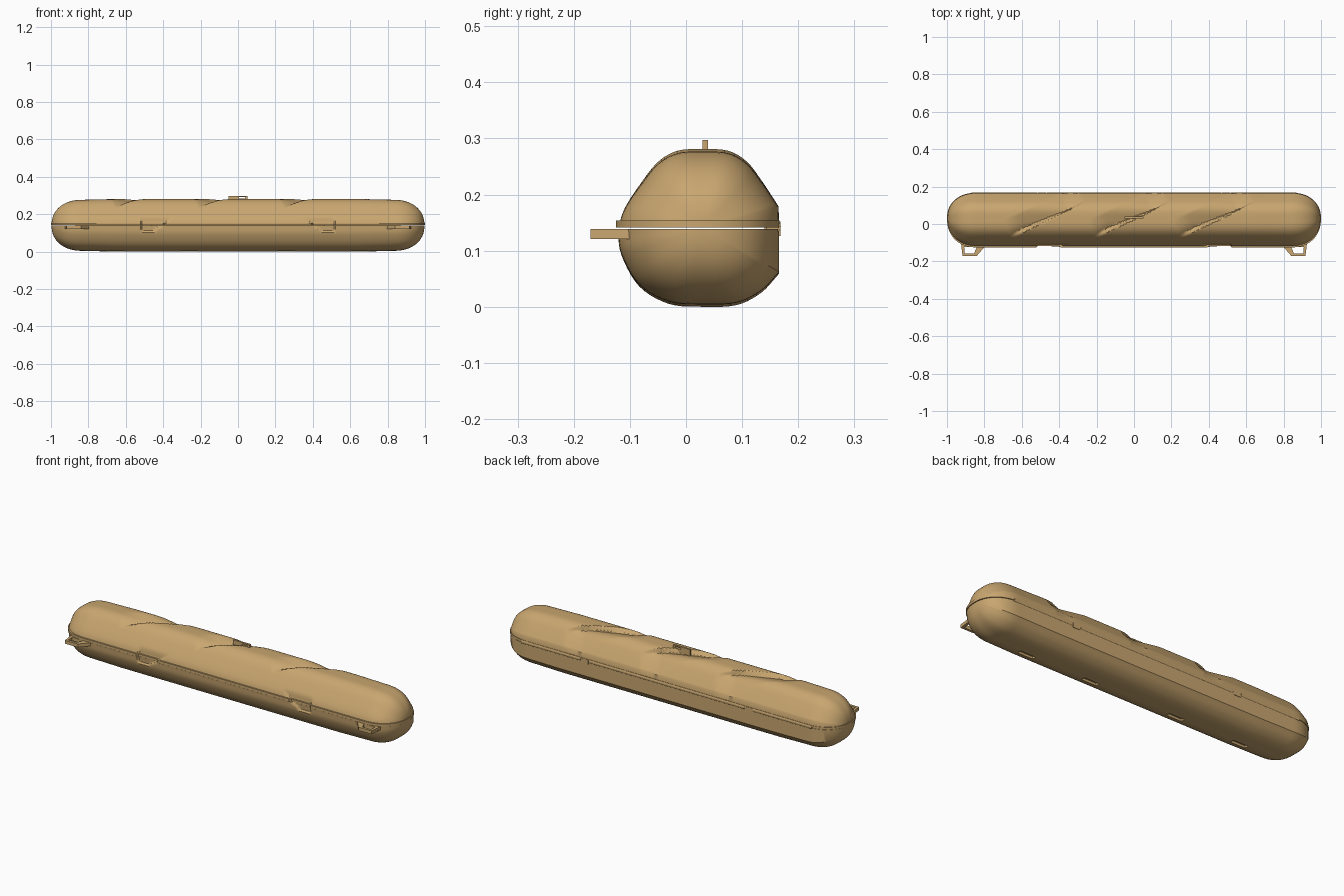
import bpy, bmesh, math
from mathutils import Vector

cube = bpy.data.objects.get("Cube")
if cube:
    bpy.data.objects.remove(cube)

# One crust-coloured material
crust = bpy.data.materials.new("golden crust tan")
crust.use_nodes = True
TAN = (0.58, 0.38, 0.16, 1)
crust.diffuse_color = TAN
bsdf = crust.node_tree.nodes["Principled BSDF"]
bsdf.inputs["Base Color"].default_value = TAN
bsdf.inputs["Roughness"].default_value = 0.7

SEAM, MID_Y, END = 0.14, 0.03, 0.997


def finish(bm, name, angle=None):
    bmesh.ops.remove_doubles(bm, verts=bm.verts, dist=0.00005)
    bmesh.ops.recalc_face_normals(bm, faces=bm.faces)
    mesh = bpy.data.meshes.new(name)
    bm.to_mesh(mesh)
    bm.free()
    ob = bpy.data.objects.new(name, mesh)
    bpy.context.collection.objects.link(ob)
    mesh.materials.append(crust)
    if angle:
        bpy.ops.object.select_all(action='DESELECT')
        ob.select_set(True)
        bpy.context.view_layer.objects.active = ob
        bpy.ops.object.shade_smooth_by_angle(angle=math.radians(angle))
    return ob


def box(name, x, y, z):
    bm = bmesh.new()
    bmesh.ops.create_cube(bm, size=1)
    for v in bm.verts:
        v.co = [(r[0] + r[1]) / 2 + c * (r[1] - r[0]) for c, r in zip(v.co, (x, y, z))]
    return finish(bm, name)


def smooth_path(pts, per):
    """Spline through the points, several samples per span."""
    p = [Vector(q) for q in pts]
    p = [2 * p[0] - p[1]] + p + [2 * p[-1] - p[-2]]
    out = []
    for a, b, c, d in zip(p, p[1:], p[2:], p[3:]):
        for i in range(per):
            t = i / per
            out.append(0.5 * (2 * b + (c - a) * t + (2 * a - 5 * b + 4 * c - d) * t * t
                              + (3 * b - a - 3 * c + d) * t ** 3))
    return out + [p[-2]]


def end_scale(x):
    u = max(0, (abs(x) - 0.84) / (END - 0.84))
    return max(0, 1 - u ** 2.2) ** (1 / 2.2)


def stations():
    n, cap = 210, 16
    mid = [-0.84 + 1.68 * i / n for i in range(n + 1)]
    tip = [0.84 + (END - 0.84) * math.sin(math.pi / 2 * i / cap) for i in range(1, cap + 1)]
    return [-x for x in reversed(tip)] + mid + tip


def slash_depth(x, y):
    """Three diagonal scores: a gentle slope meeting a steep lip."""
    depth = 0
    for cx in (-0.465, -0.015, 0.44):
        along = Vector((0.37, 0.18)).normalized()
        r = Vector((x - cx, y - 0.03))
        s, d = r.dot(along) / 0.215, r.x * -along.y + r.y * along.x
        if abs(s) < 1:
            f = 1 - d / 0.09 if d > 0 else 1 + d / 0.01
            depth += 0.026 * max(0, f) * min(1, 1.5 * (1 - s * s))
    return depth


def thumb_dent(x, z):
    """Shallow finger recesses on the front of both halves."""
    k = (z - 0.11) / 0.055
    inside = 0 <= k <= 1.4 and 0.45 - 0.08 * k < abs(x) < 0.515
    return 0.008 * min(1, (1.4 - k) * 2) if inside else 0


def half_loaf(name, profile, lid):
    bm = bmesh.new()
    rings = []
    for x in stations():
        s, ring = end_scale(x), []
        taper = 1 - 0.05 * max(0, abs(x) - 0.65) / 0.3
        for y, z in profile:
            if lid and z > 0.17:
                r = Vector((y - MID_Y, z - SEAM))
                r -= r.normalized() * slash_depth(x, y)
                yy, zz = MID_Y + r.x, SEAM + r.y
            else:
                yy, zz = y, z
            if y < -0.09:
                yy += thumb_dent(x, z)
            ring.append(bm.verts.new((x, MID_Y + (yy - MID_Y) * s,
                                      SEAM + (zz - SEAM) * s * taper)))
        rings.append(ring)
    for a, b in zip(rings, rings[1:]):
        for i in range(len(a)):
            j = (i + 1) % len(a)
            bm.faces.new((a[i], b[i], b[j], a[j]))
    bmesh.ops.translate(bm, verts=bm.verts, vec=(0, 0, 0.001 if lid else -0.001))
    return finish(bm, name, 35)


# Lid and base of the loaf-shaped case
lid_curve = [(-0.121, 0.14), (-0.109, 0.175), (-0.082, 0.217), (-0.05, 0.257), (-0.015, 0.277),
             (0.03, 0.28), (0.075, 0.277), (0.108, 0.258), (0.134, 0.225), (0.165, 0.178)]
base_curve = [(-0.122, 0.14), (-0.115, 0.093), (-0.083, 0.037), (-0.03, 0.006), (0.03, 0.001),
              (0.09, 0.004), (0.134, 0.026), (0.166, 0.06)]
half_loaf("lid", smooth_path(lid_curve, 6) + [Vector((0.166, SEAM))], True)
base = half_loaf("base", smooth_path(base_curve, 5) + [Vector((0.166, SEAM))], False)

# Drain slots cut into the underside
for x in (-0.65, -0.26, 0.26, 0.65):
    cutter = box("slot_cutter", (x - 0.045, x + 0.045), (-0.02, 0.005), (-0.02, 0.015))
    mod = base.modifiers.new("slot", 'BOOLEAN')
    mod.operation, mod.object, mod.solver = 'DIFFERENCE', cutter, 'EXACT'
    bpy.context.view_layer.objects.active = base
    bpy.ops.object.modifier_apply(modifier=mod.name)
    bpy.data.objects.remove(cutter)

# Rim lip around the lid
bm = bmesh.new()
xs = stations()
front = [(x * 1.003, MID_Y - 0.155 * end_scale(x) + thumb_dent(x, 0.145)) for x in xs]
back = [(x * 1.003, MID_Y + 0.137 * end_scale(x)) for x in xs]
low, high = [[(bm.verts.new((*f, z)), bm.verts.new((*b, z))) for f, b in zip(front, back)]
             for z in (0.141, 0.154)]
for i in range(len(xs) - 1):
    for lev in (low, high):
        bm.faces.new((lev[i][0], lev[i + 1][0], lev[i + 1][1], lev[i][1]))
    for k in (0, 1):
        bm.faces.new((low[i][k], low[i + 1][k], high[i + 1][k], high[i][k]))
finish(bm, "rim", 35)

# Hinge barrels along the back, with a knuckle at each break
for name, x0, x1 in (("hinge_right", -0.87, -0.515), ("hinge_middle", -0.465, 0.465),
                     ("hinge_left", 0.515, 0.87)):
    bm = bmesh.new()
    bmesh.ops.create_cone(bm, cap_ends=True, segments=20, radius1=0.013, radius2=0.013, depth=x1 - x0)
    for v in bm.verts:
        v.co = ((x0 + x1) / 2 + v.co.z, 0.156 + v.co.x, 0.143 + v.co.y)
    finish(bm, name, 40)
for side, name in ((-1, "knuckle_right"), (1, "knuckle_left")):
    box(name, (side * 0.49 - 0.022, side * 0.49 + 0.022), (0.14, 0.168), (0.126, 0.152))


def frame(name, outer, inner, place, depth):
    """Flat ring between two outlines, given thickness."""
    bm = bmesh.new()
    rings = [[[bm.verts.new(place(a, b, d)) for a, b in loop] for loop in (outer, inner)] for d in depth]
    n = len(outer)
    for i in range(n):
        j = (i + 1) % n
        for o, h in rings:
            bm.faces.new((o[i], o[j], h[j], h[i]))
        for k in (0, 1):
            p, q = rings[0][k], rings[1][k]
            bm.faces.new((p[i], p[j], q[j], q[i]))
    return finish(bm, name)


# Strap loops at the front corners
for side, name in ((-1, "strap_loop_right"), (1, "strap_loop_left")):
    frame(name, [(0.78, -0.10), (0.84, -0.17), (0.917, -0.17), (0.925, -0.10)],
          [(0.84, -0.122), (0.855, -0.157), (0.905, -0.157), (0.908, -0.122)],
          lambda a, b, d: (side * a, b, d), (0.121, 0.139))

# Hanging tab on top
frame("hanging_tab", [(-0.05, 0.262), (-0.05, 0.297), (0.05, 0.297), (0.05, 0.262)],
      [(0.002, 0.283), (0.006, 0.291), (0.04, 0.291), (0.036, 0.283)],
      lambda a, b, d: (a, d, b), (0.029, 0.039))
